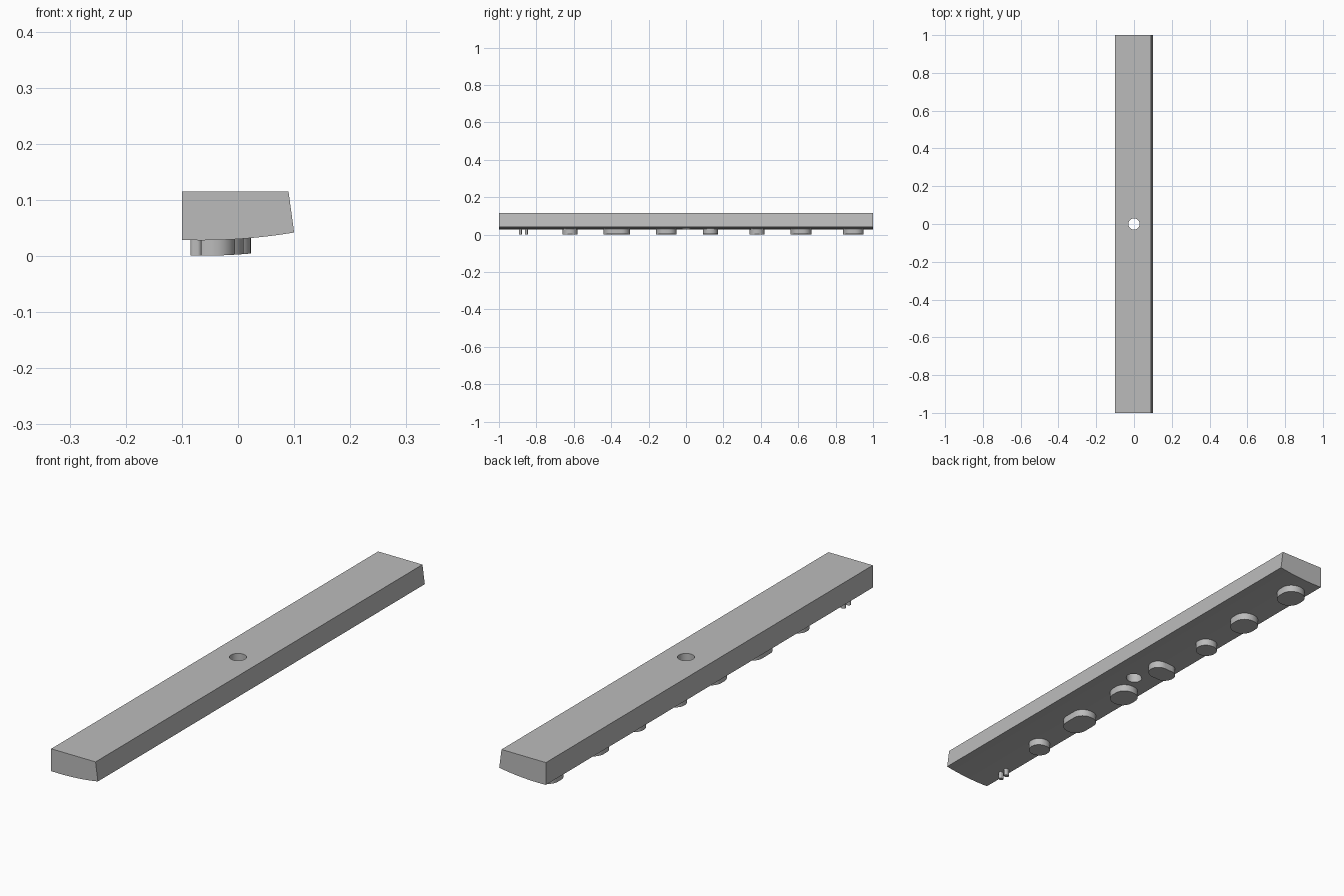
import bpy, bmesh, math

cube = bpy.data.objects.get("Cube")
if cube:
    bpy.data.objects.remove(cube, do_unlink=True)

grey = bpy.data.materials.new("plain grey")
grey.use_nodes = True
grey.diffuse_color = (0.5, 0.5, 0.5, 1)
grey.node_tree.nodes["Principled BSDF"].inputs["Base Color"].default_value = (0.5, 0.5, 0.5, 1)


def underside(x):
    """Height of the gently curved underside."""
    return 0.028 + 0.51 * (x + 0.065) ** 2


def prism(name, lower, upper):
    """Solid between two matching outlines."""
    bm = bmesh.new()
    a = [bm.verts.new(p) for p in lower]
    b = [bm.verts.new(p) for p in upper]
    bm.faces.new(a)
    bm.faces.new(b)
    n = len(a)
    for i in range(n):
        j = (i + 1) % n
        bm.faces.new((a[i], a[j], b[j], b[i]))
    bmesh.ops.recalc_face_normals(bm, faces=bm.faces)
    mesh = bpy.data.meshes.new(name)
    bm.to_mesh(mesh)
    bm.free()
    mesh.materials.append(grey)
    ob = bpy.data.objects.new(name, mesh)
    bpy.context.collection.objects.link(ob)
    return ob


def smooth(ob):
    bpy.ops.object.select_all(action='DESELECT')
    ob.select_set(True)
    bpy.context.view_layer.objects.active = ob
    bpy.ops.object.shade_smooth_by_angle(angle=math.radians(30))


# Bar with a slanted left side and curved underside
steps = 16
xs = [-0.1 + 0.2 * i / steps for i in range(steps + 1)]
profile = [(x, underside(x)) for x in xs] + [(0.09, 0.115), (-0.1, 0.115)]
bar = prism("bar", [(x, -1, z) for x, z in profile], [(x, 1, z) for x, z in profile])

# Round hole through the middle
ring = [(0.03 * math.cos(t * math.tau / 40), 0.03 * math.sin(t * math.tau / 40)) for t in range(40)]
cutter = prism("hole_cutter", [(x, y, -0.1) for x, y in ring], [(x, y, 0.2) for x, y in ring])
cut = bar.modifiers.new("hole", 'BOOLEAN')
cut.object = cutter
cut.solver = 'EXACT'
bpy.context.view_layer.objects.active = bar
bpy.ops.object.modifier_apply(modifier=cut.name)
cutter.hide_render = True
cutter.hide_set(True)
smooth(bar)


def pad(name, x0, x1, y0, y1):
    """Plain rounded pad whose face follows the underside."""
    r = 0.48 * min(x1 - x0, y1 - y0)
    outline = []
    for k, (cx, cy) in enumerate([(x1 - r, y1 - r), (x0 + r, y1 - r), (x0 + r, y0 + r), (x1 - r, y0 + r)]):
        for i in range(9):
            t = (k + i / 8) * math.pi / 2
            outline.append((cx + r * math.cos(t), cy + r * math.sin(t)))
    ob = prism(name, [(x, y, underside(x) - 0.0275) for x, y in outline],
               [(x, y, underside(x) + 0.004) for x, y in outline])
    smooth(ob)


# Plain raised pads along the underside: x range, y range
pads = [(-0.085, -0.065, -0.893, -0.878), (-0.085, -0.065, -0.862, -0.846),
        (-0.085, -0.005, -0.66, -0.58), (-0.085, 0.01, -0.44, -0.30),
        (-0.085, 0.01, -0.16, -0.05), (-0.085, 0.023, 0.09, 0.17),
        (-0.085, -0.005, 0.34, 0.42), (-0.085, 0.01, 0.56, 0.67),
        (-0.085, 0.01, 0.84, 0.95)]
for i, extent in enumerate(pads):
    pad(f"raised_pad_{i + 1}", *extent)
